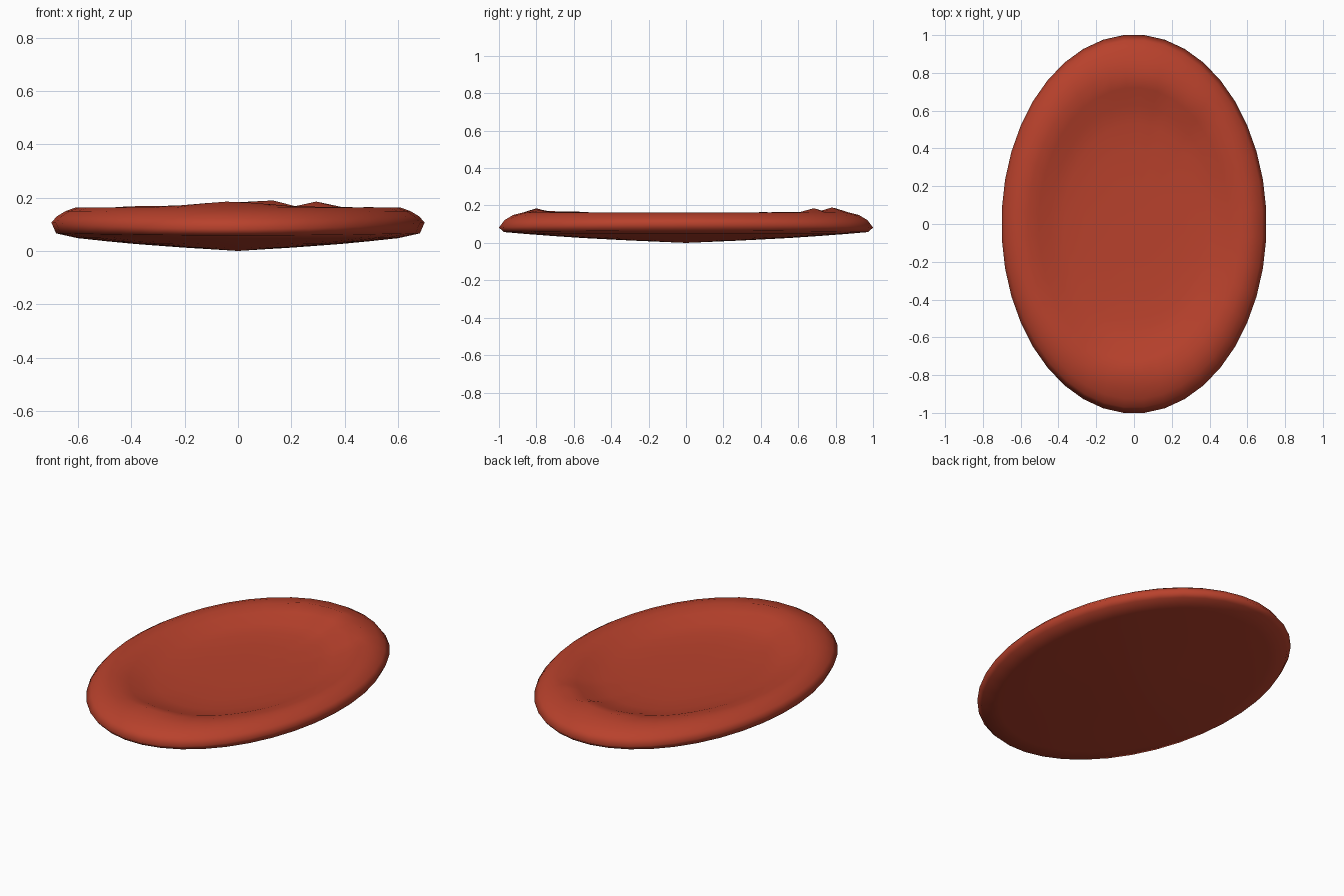
import bpy, bmesh, math

if "Cube" in bpy.data.objects:
    bpy.data.objects.remove(bpy.data.objects["Cube"])

SEG = 40
RX, RY = 0.7, 1.0
FLOOR = 0.094

# radius fraction and height, from under the middle, round the edge, to the rim
OUTER = [(0.3, 0.013), (0.55, 0.026), (0.7, 0.036), (0.86, 0.048), (0.975, 0.058), (1.0, 0.082),
         (0.97, 0.122), (0.925, 0.149), (0.87, 0.163)]
# rim and hollow: radius fraction, share of the rim height above the floor
INNER = [(0.8, 1.0), (0.72, 0.76), (0.63, 0.36), (0.53, 0.16), (0.38, 0.04), (0.18, 0.0)]

# lumps on the lip: direction in degrees, extra height, half width in degrees
LUMPS = [(80, 0.030, 11), (58, 0.022, 10), (99, 0.016, 12), (267, 0.016, 25),
         (30, 0.006, 14), (140, 0.006, 22), (230, 0.007, 20), (315, 0.004, 20)]

mat = bpy.data.materials.new("brick red")
mat.diffuse_color = (0.48, 0.053, 0.025, 1)
mat.use_nodes = True
mat.node_tree.nodes["Principled BSDF"].inputs["Base Color"].default_value = mat.diffuse_color

bm = bmesh.new()


def ring(frac, height):
    verts = []
    for i in range(SEG):
        a = 2 * math.pi * (i + 0.5) / SEG
        verts.append(bm.verts.new((RX * frac * math.cos(a),
                                   RY * frac * math.sin(a), height(a))))
    return verts


# uneven lip, highest at the back
def rim(a):
    h = 0.158 + 0.012 * math.sin(a) ** 4
    for d, up, w in LUMPS:
        off = abs((math.degrees(a) - d + 180) % 360 - 180)
        h += up * max(0, 1 - off / w)
    return h


rings = []
for f, z in OUTER:
    side = 0.025 if f > 0.98 else (0.008 if f > 0.95 else 0)
    rings.append(ring(f, lambda a, z=z, s=side: z + s * math.cos(a) ** 2))
for f, t in INNER:
    rings.append(ring(f, lambda a, t=t: FLOOR + (rim(a) - FLOOR) * t))

# skin between the rings, then close both middles
for lo, hi in zip(rings, rings[1:]):
    for i in range(SEG):
        j = (i + 1) % SEG
        bm.faces.new((lo[i], lo[j], hi[j], hi[i]))
for loop, z in ((rings[0], 0.0), (rings[-1], FLOOR)):
    c = bm.verts.new((0, 0, z))
    for i in range(SEG):
        bm.faces.new((c, loop[i], loop[(i + 1) % SEG]))
bmesh.ops.recalc_face_normals(bm, faces=bm.faces)
for f in bm.faces:
    f.smooth = True

# fit to the full length
k = 1 / math.cos(math.pi / SEG)
for v in bm.verts:
    v.co.x *= k
    v.co.y *= k

me = bpy.data.meshes.new("oval_dish")
bm.to_mesh(me)
bm.free()
me.materials.append(mat)
dish = bpy.data.objects.new("oval_dish", me)
bpy.context.collection.objects.link(dish)
